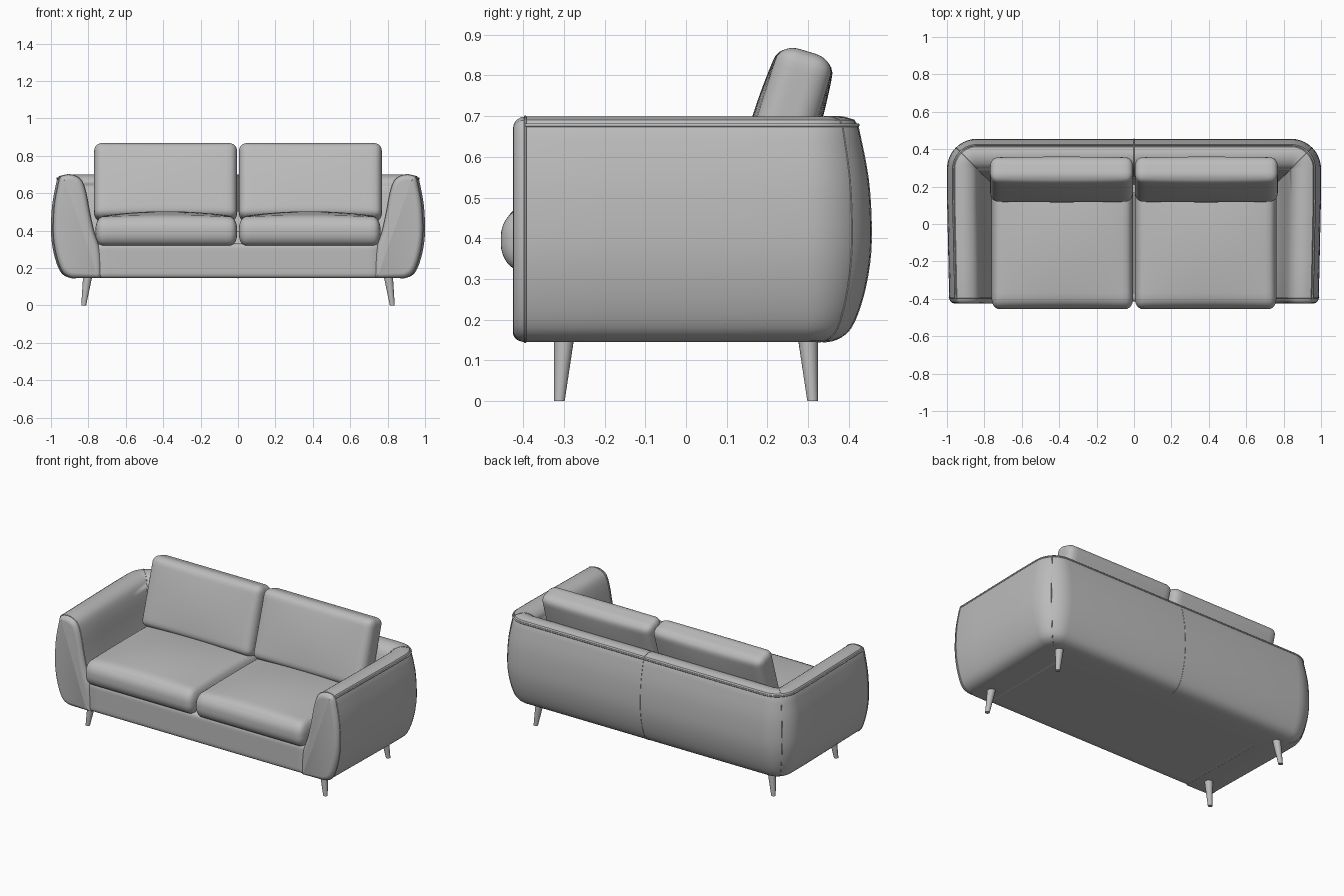
import bpy, bmesh, math
from mathutils import Vector, Matrix

old = bpy.data.objects.get("Cube")
if old:
    bpy.data.objects.remove(old, do_unlink=True)

grey = bpy.data.materials.new("grey_upholstery")
grey.use_nodes = True
colour = (0.5, 0.5, 0.5, 1)
grey.diffuse_color = colour
grey.node_tree.nodes["Principled BSDF"].inputs["Base Color"].default_value = colour


def finish(name, bm, angle=40):
    """Turn a bmesh into a smooth-shaded, coloured object."""
    bmesh.ops.remove_doubles(bm, verts=bm.verts, dist=0.0003)
    bmesh.ops.recalc_face_normals(bm, faces=bm.faces)
    mesh = bpy.data.meshes.new(name)
    bm.to_mesh(mesh)
    bm.free()
    mesh.materials.append(grey)
    ob = bpy.data.objects.new(name, mesh)
    bpy.context.collection.objects.link(ob)
    bpy.ops.object.select_all(action='DESELECT')
    ob.select_set(True)
    bpy.context.view_layer.objects.active = ob
    bpy.ops.object.shade_smooth_by_angle(angle=math.radians(angle))
    return ob


def spline(points, steps=3):
    """Smooth open curve through 2D points."""
    pts = [Vector(p) for p in points]
    ext = [pts[0]] + pts + [pts[-1]]
    out = []
    for a, b, c, d in zip(ext, ext[1:], ext[2:], ext[3:]):
        for k in range(steps):
            t = k / steps
            out.append(0.5 * (2 * b + (c - a) * t + (2 * a - 5 * b + 4 * c - d) * t * t
                              + (3 * b - a - 3 * c + d) * t ** 3))
    return out + [pts[-1]]


def cushion(name, half, radii, crown_top=0, crown_bottom=0, matrix=Matrix(), cuts=21):
    """Rounded box whose two broad z faces are puffed."""
    bm = bmesh.new()
    bmesh.ops.create_cube(bm, size=2)
    bmesh.ops.subdivide_edges(bm, edges=bm.edges[:], cuts=cuts, use_grid_fill=True)
    for v in bm.verts:
        c = [math.sin(k * math.pi / 2) for k in v.co]
        pos = Vector([a * h for a, h in zip(c, half)])
        inner = Vector([max(r - h, min(h - r, p)) for p, h, r in zip(pos, half, radii)])
        d = Vector([(p - q) / r for p, q, r in zip(pos, inner, radii)])
        if d.length > 0:
            d *= max(abs(k) for k in d) / d.length
        v.co = inner + Vector([a * r for a, r in zip(d, radii)])
        puff = (1 - c[0] ** 2) * (1 - c[1] ** 2)
        v.co.z += puff * (crown_top * max(c[2], 0) + crown_bottom * min(c[2], 0))
    bm.transform(matrix)
    return finish(name, bm, 50)


def piping(name, points, radius, cyclic=False):
    """Thin seam tube along a path."""
    cu = bpy.data.curves.new(name, 'CURVE')
    cu.dimensions = '3D'
    cu.bevel_depth = radius
    cu.bevel_resolution = 1
    sp = cu.splines.new('POLY')
    sp.points.add(len(points) - 1)
    for p, co in zip(sp.points, points):
        p.co = (*co, 1)
    sp.use_cyclic_u = cyclic
    cu.materials.append(grey)
    bpy.context.collection.objects.link(bpy.data.objects.new(name, cu))


# Shell cross-section: distance in from the widest outline, and height
BACK, CORNER, FRONT, EDGE = 0.455, 0.16, -0.425, 0.03
outer = spline([(0.12, 0.145), (0.085, 0.152), (0.05, 0.18), (0.022, 0.25), (0.004, 0.34),
                (0, 0.43), (0.008, 0.55), (0.032, 0.672)])
inner = spline([(0.042, 0.69), (0.08, 0.699), (0.12, 0.692), (0.155, 0.665), (0.178, 0.6),
                (0.197, 0.5), (0.222, 0.39), (0.25, 0.31), (0.26, 0.22), (0.26, 0.145)])
profile = outer + inner


def place(kind, value, d, z):
    """Point of the U-shaped sweep on the +x half."""
    if kind == 'arm':
        x, y = 1 - d, value
    elif kind == 'mid':
        x, y = 0, BACK - d
    else:
        r = max(CORNER - d, 0)
        shift = max(d - CORNER, 0)
        x = 1 - CORNER - shift + r * math.cos(value)
        y = BACK - CORNER - shift + r * math.sin(value)
    x *= 1 - 0.012 * max(0, (0.15 - y) / 0.55)
    return Vector((x, y, z))


def inset(pts, amount):
    """Move a closed profile inward along its normals."""
    out = []
    for i, p in enumerate(pts):
        a = (p - pts[i - 1]).normalized()
        b = (pts[(i + 1) % len(pts)] - p).normalized()
        n = Vector((-(a + b).y, (a + b).x)).normalized()
        out.append(p - n * amount)
    return out


# Arms and back: one swept shell with rounded arm fronts
area = sum(p.x * q.y - q.x * p.y for p, q in zip(profile, profile[1:] + profile[:1]))
sign = -1 if area > 0 else 1
rings = []
for k in range(5, 0, -1):
    a = k / 5 * math.pi / 2
    ring = inset(profile, sign * EDGE * (1 - math.cos(a)))
    rings.append([place('arm', FRONT + EDGE * (1 - math.sin(a)), *p) for p in ring])
stations = [('arm', FRONT + EDGE), ('arm', -0.2), ('arm', 0.0), ('arm', 0.15)]
stations += [('arc', math.radians(9 * i)) for i in range(11)]
stations += [('mid', 0)]
rings += [[place(*s, *p) for p in profile] for s in stations]
flip = Vector((-1, 1, 1))
rings += [[p * flip for p in ring] for ring in rings[-2::-1]]

bm = bmesh.new()
vr = [[bm.verts.new(p) for p in ring] for ring in rings]
for r, s in zip(vr, vr[1:]):
    for i in range(len(profile)):
        j = (i + 1) % len(profile)
        bm.faces.new((r[i], r[j], s[j], s[i]))
bm.faces.new(vr[0])
bm.faces.new(vr[-1])
finish("arms_and_back", bm)

# Seams: top rail, arm fronts, rear corners and rear middle
rail = [place(*s, 0.033, 0.678) for s in stations]
piping("top_piping", rail + [p * flip for p in rail[-2::-1]], 0.005)
for side, m in (("left", Vector((1, 1, 1))), ("right", flip)):
    hoop = [place('arm', FRONT + EDGE, *p) * m for p in profile]
    piping(side + "_arm_front_piping", hoop, 0.003)
    seam = [place('arc', math.pi / 4, *p) * m for p in profile[:-12]]
    piping(side + "_corner_seam", seam, 0.002)
piping("back_middle_seam", [place('mid', 0, *p) for p in profile[:-12]], 0.002)

# Seat base between the arms
cushion("seat_base", (0.755, 0.34, 0.093), (0.02, 0.025, 0.025),
        matrix=Matrix.Translation((0, -0.075, 0.238)), cuts=15)

for side, sx in (("left", 1), ("right", -1)):
    # Seat and back cushions
    cushion(side + "_seat_cushion", (0.379, 0.355, 0.078), (0.04, 0.06, 0.07), 0.03, 0,
            Matrix.Translation((sx * 0.383, -0.1, 0.395)))
    lean = Matrix.Rotation(math.radians(90 - 17), 4, 'X')
    cushion(side + "_back_cushion", (0.382, 0.21, 0.07), (0.04, 0.04, 0.05), 0.014, 0.014,
            Matrix.Translation((sx * 0.387, 0.238, 0.658)) @ lean)

    # Tapered, splayed legs
    for end, sy in (("front", -1), ("back", 1)):
        bm = bmesh.new()
        bmesh.ops.create_cone(bm, cap_ends=True, segments=20, radius1=0.013,
                              radius2=0.025, depth=0.16)
        for v in bm.verts:
            t = v.co.z / 0.16 + 0.5
            v.co += Vector((sx * (0.825 - 0.022 * t), sy * (0.311 - 0.012 * t), 0.08))
        finish(f"{side}_{end}_leg", bm)
